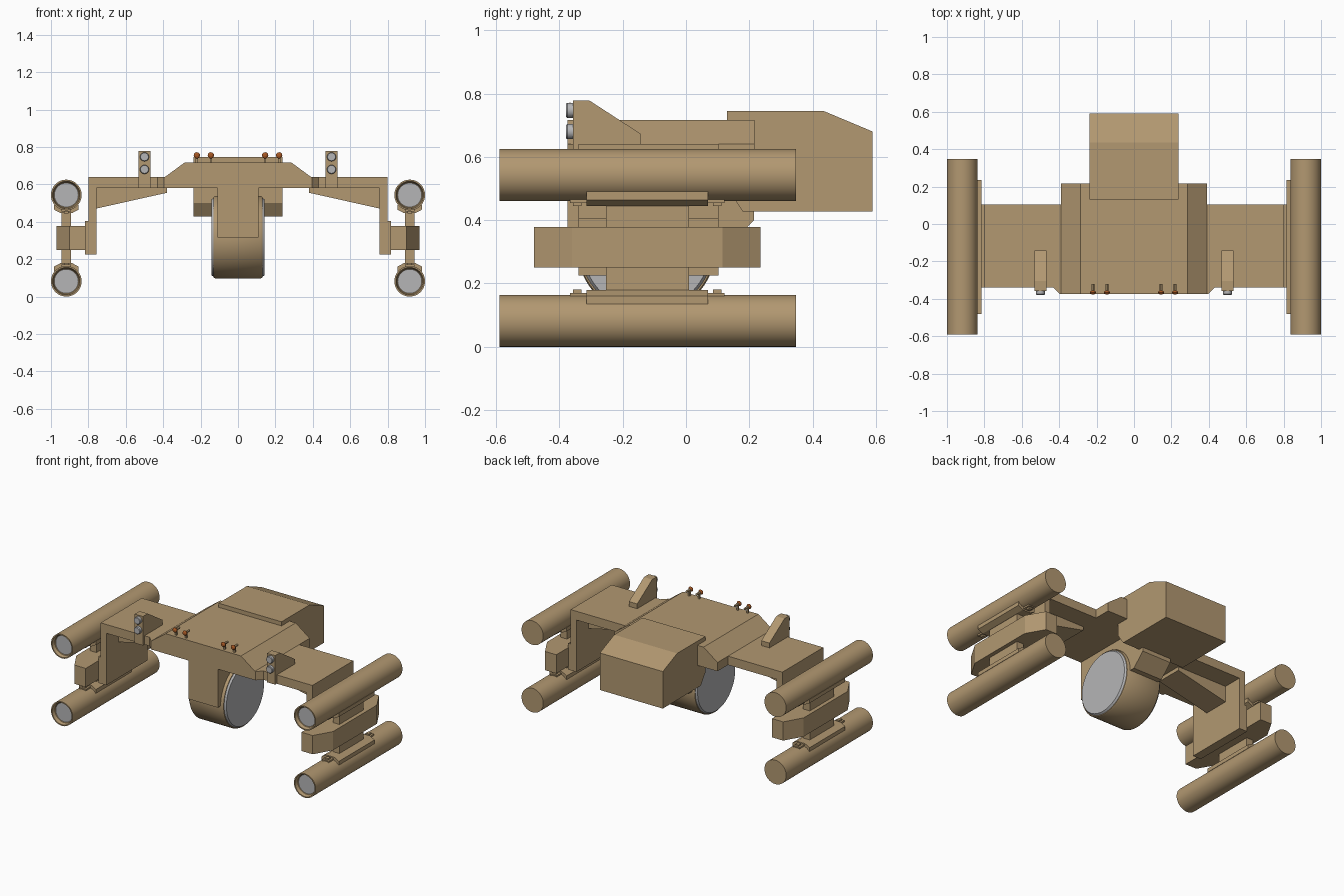
import bpy, bmesh, math
from mathutils import Matrix, Vector

if "Cube" in bpy.data.objects:
    bpy.data.objects.remove(bpy.data.objects["Cube"])


def material(name, rgb):
    m = bpy.data.materials.new(name)
    m.diffuse_color = (*rgb, 1)
    m.use_nodes = True
    m.node_tree.nodes["Principled BSDF"].inputs["Base Color"].default_value = m.diffuse_color
    return m


TAN = material("tan paint", (0.445, 0.314, 0.165))
GREY = material("light grey", (0.46, 0.46, 0.47))
ORANGE = material("burnt orange", (0.40, 0.10, 0.018))


def finish(bm, name, mats, smooth=False):
    bmesh.ops.recalc_face_normals(bm, faces=bm.faces)
    me = bpy.data.meshes.new(name)
    bm.to_mesh(me)
    bm.free()
    ob = bpy.data.objects.new(name, me)
    bpy.context.collection.objects.link(ob)
    for m in mats:
        me.materials.append(m)
    if smooth:
        bpy.context.view_layer.objects.active = ob
        ob.select_set(True)
        bpy.ops.object.shade_smooth_by_angle(angle=math.radians(30))
        ob.select_set(False)
    return ob


def prism(name, axis, pts, lo, hi, mat=TAN):
    """Extrude a 2D profile along an axis from lo to hi."""
    place = {'X': lambda a, b, t: (t, a, b),
             'Y': lambda a, b, t: (a, t, b),
             'Z': lambda a, b, t: (a, b, t)}[axis]
    bm = bmesh.new()
    face = bm.faces.new([bm.verts.new(place(a, b, lo)) for a, b in pts])
    out = bmesh.ops.extrude_face_region(bm, geom=[face])
    move = Vector(place(0, 0, hi - lo))
    bmesh.ops.translate(bm, vec=move, verts=[v for v in out['geom'] if isinstance(v, bmesh.types.BMVert)])
    # keep the starting cap so the solid is closed
    if face not in bm.faces[:]:
        bm.faces.new([v for v in bm.verts][:len(pts)])
    return finish(bm, name, [mat])


def box(name, x, y, z, mat=TAN):
    return prism(name, 'Z', [(x[0], y[0]), (x[1], y[0]), (x[1], y[1]), (x[0], y[1])], z[0], z[1], mat)


def lathe(name, axis, centre, profile, mats=(TAN,), colour=None, n=48):
    """Closed solid of rings (position along axis, radius), capped both ends."""
    rot = Matrix.Rotation(math.pi / 2, 4, 'Y') if axis == 'X' else Matrix.Rotation(-math.pi / 2, 4, 'X')
    bm = bmesh.new()
    rings = [[bm.verts.new((r * math.cos(2 * math.pi * i / n), r * math.sin(2 * math.pi * i / n), t))
              for i in range(n)] for t, r in profile]
    for k in range(len(rings) - 1):
        for i in range(n):
            j = (i + 1) % n
            f = bm.faces.new((rings[k][i], rings[k][j], rings[k + 1][j], rings[k + 1][i]))
            f.material_index = colour[k] if colour else 0
    first, last = bm.faces.new(rings[0]), bm.faces.new(rings[-1])
    if colour:
        first.material_index, last.material_index = colour[-2], colour[-1]
    bmesh.ops.transform(bm, matrix=Matrix.Translation(centre) @ rot, verts=bm.verts)
    return finish(bm, name, mats, True)


# Central hull with sloped shoulders
prism("hull", 'Y', [(-.39, .58), (.39, .58), (.39, .64), (.285, .717), (-.285, .717), (-.39, .64)], -.375, .217)

# Rear engine box with sloped tail
prism("rear_box", 'X', [(.13, .745), (.435, .745), (.59, .68), (.59, .427), (.18, .427), (.13, .50)], -.238, .238)

# Yoke carrying the drum
prism("drum_yoke", 'X', [(-.375, .59), (-.375, .317), (.13, .317), (.215, .40), (.215, .59)], -.11, .11)

# Drum with grey side caps
lathe("drum", 'X', (0, -.125, .317),
      [(-.142, .203), (-.13, .211), (-.13, .216), (-.122, .22), (.122, .22), (.13, .216), (.13, .211), (.142, .203)],
      (TAN, GREY), [1, 0, 0, 0, 0, 0, 1, 1, 1], 64)

# Small lamps along the front edge of the hull
for x in (-.22, -.145, .145, .22):
    box("lamp_post", (x - .006, x + .006), (-.357, -.345), (.71, .755))
    lathe("lamp_stem", 'Y', (x, 0, .755), [(-.362, .008), (-.32, .008)], n=12)
    lathe("lamp_bulb", 'Y', (x, 0, .755),
          [(-.376, .007), (-.372, .014), (-.366, .017), (-.36, .014), (-.356, .007)], (ORANGE,), n=16)

for s in (-1, 1):
    side = "left" if s < 0 else "right"
    # Wing with root fairing, gusset and end plates
    prism(side + "_wing", 'Z', [(s * .385, -.375), (s * .395, -.375), (s * .43, -.34), (s * .80, -.34),
                                (s * .80, .103), (s * .385, .103)], .58, .64)
    prism(side + "_wing_gusset", 'Y', [(s * .38, .585), (s * .38, .555), (s * .76, .47), (s * .76, .585)], -.21, -.03)
    box(side + "_end_plate", sorted((s * .757, s * .80)), (-.34, .103), (.225, .58))
    box(side + "_mount_plate", sorted((s * .80, s * .818)), (-.34, .103), (.225, .405))

    # Pod between the tubes
    prism(side + "_pod", 'Z', [(s * .815, -.48), (s * .90, -.48), (s * .97, -.36), (s * .97, .115),
                               (s * .90, .236), (s * .815, .236)], .25, .378)

    # Sensor fin with two grey lenses
    fx = s * .5
    prism(side + "_fin", 'X', [(-.357, .58), (-.34, .58), (-.34, .63), (-.143, .63), (-.143, .673),
                               (-.305, .778), (-.357, .778)], fx - .031, fx + .031)
    for z in (.68, .747):
        lathe(side + "_fin_lens", 'Y', (fx, 0, z), [(-.379, .021), (-.375, .024), (-.35, .024)], (GREY,), n=24)

    # Pillar through the pod to both tubes
    cx = s * .918
    box(side + "_pillar", (cx - .025, cx + .025), (-.252, .01), (.15, .475))
    for up, z in ((1, .543), (-1, .082)):
        # Tube with recessed grey lens at the front
        lathe(side + "_tube", 'Y', (cx, 0, z),
              [(-.565, .064), (-.568, .068), (-.59, .074), (-.59, .082), (.347, .082)],
              (TAN, GREY), [0, 0, 0, 0, 1, 0])
        # Saddle flange and its bolts
        mid = .3125
        prism(side + "_saddle", 'Y', [(cx - .03, mid + up * .133), (cx + .03, mid + up * .133),
                                      (cx + .065, mid + up * .152), (cx + .065, mid + up * .178),
                                      (cx - .065, mid + up * .178), (cx - .065, mid + up * .152)], -.315, .07)
        for y0, d in ((-.315, -1), (.07, 1)):
            box(side + "_saddle_tab", (cx - .025, cx + .025), sorted((y0, y0 + d * .052)),
                sorted((mid + up * .142, mid + up * .165)))
            box(side + "_saddle_bolt", (cx - .012, cx + .012), sorted((y0 + d * .015, y0 + d * .042)),
                sorted((mid + up * .132, mid + up * .145)))
